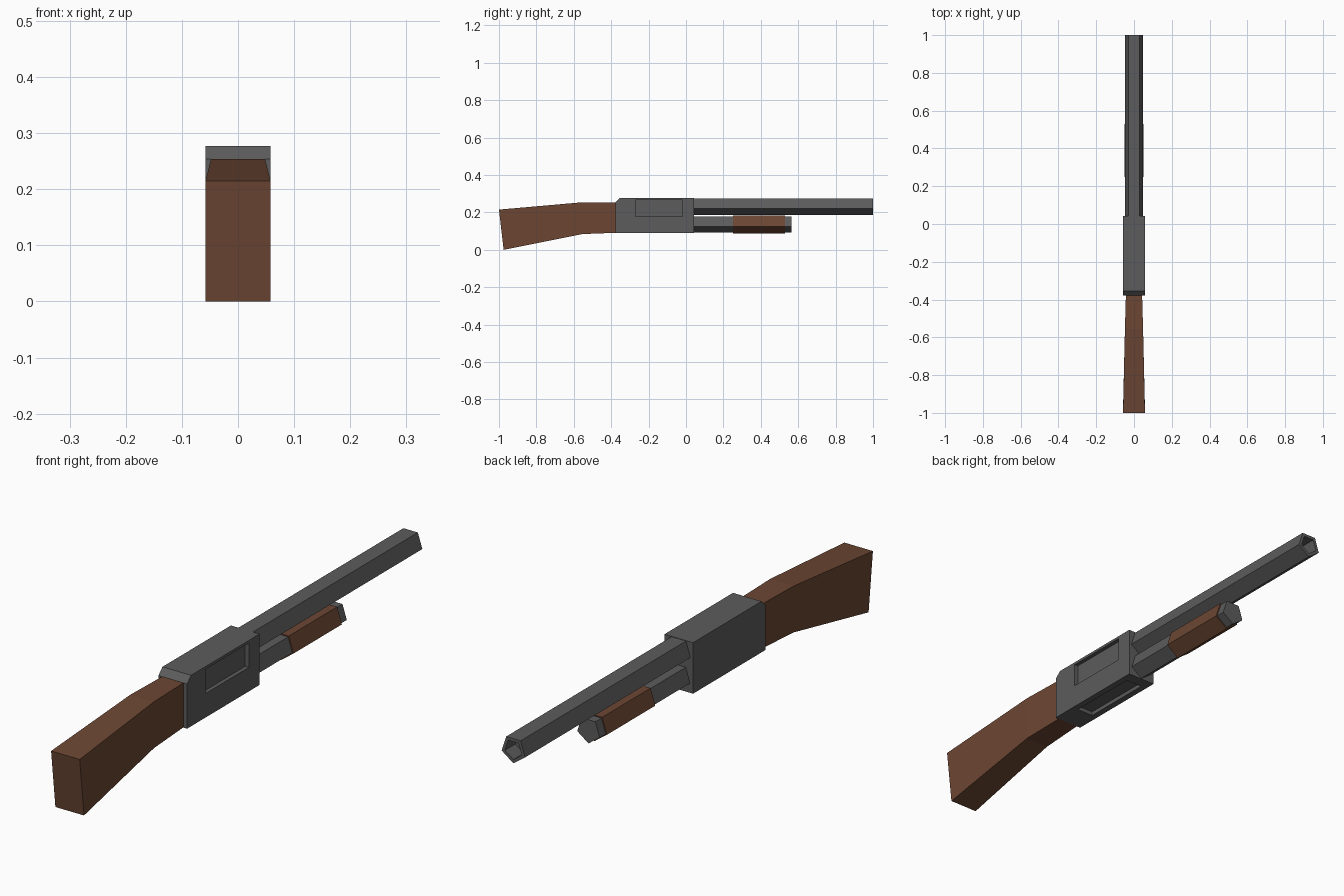
import bpy, bmesh, math

if "Cube" in bpy.data.objects:
    bpy.data.objects.remove(bpy.data.objects["Cube"])


def material(name, rgb):
    m = bpy.data.materials.new(name)
    m.diffuse_color = (*rgb, 1)
    m.use_nodes = True
    m.node_tree.nodes["Principled BSDF"].inputs["Base Color"].default_value = m.diffuse_color
    return m


STEEL = material("dark grey steel", (0.107, 0.107, 0.107))
WOOD = material("brown wood", (0.15, 0.062, 0.033))


def finish(bm, name, mat):
    bmesh.ops.recalc_face_normals(bm, faces=bm.faces)
    me = bpy.data.meshes.new(name)
    bm.to_mesh(me)
    bm.free()
    ob = bpy.data.objects.new(name, me)
    bpy.context.collection.objects.link(ob)
    me.materials.append(mat)
    return ob


def loft(name, rings, mat):
    """Bridge successive five-sided rings (y, z centre, radius) and cap both ends."""
    bm = bmesh.new()
    loops = []
    for y, zc, r in rings:
        angles = [math.radians(54 + 72 * i) for i in range(5)]
        loops.append([bm.verts.new((r * math.cos(a), y, zc + r * math.sin(a))) for a in angles])
    for a, b in zip(loops, loops[1:]):
        for i in range(5):
            j = (i + 1) % 5
            bm.faces.new((a[i], a[j], b[j], b[i]))
    bm.faces.new(loops[0])
    bm.faces.new(loops[-1])
    return finish(bm, name, mat)


def side_profile(name, points, mat):
    """Mirror a side outline of (y, z, half width) points to both sides."""
    bm = bmesh.new()
    left, right = [[bm.verts.new((s * w, y, z)) for y, z, w in points] for s in (-1, 1)]
    n = len(points)
    for i in range(n):
        j = (i + 1) % n
        bm.faces.new((left[i], left[j], right[j], right[i]))
    bm.faces.new(left)
    bm.faces.new(right)
    return finish(bm, name, mat)


def cut_box(target, lo, hi):
    """Cut a box-shaped recess and remove the cutter."""
    bm = bmesh.new()
    bmesh.ops.create_cube(bm, size=1)
    for v in bm.verts:
        v.co = [(lo[i] + hi[i]) / 2 + v.co[i] * (hi[i] - lo[i]) for i in range(3)]
    cutter = finish(bm, "cutter", STEEL)
    cutter.hide_render = True
    mod = target.modifiers.new("recess", 'BOOLEAN')
    mod.operation = 'DIFFERENCE'
    mod.solver = 'EXACT'
    mod.object = cutter
    bpy.context.view_layer.objects.active = target
    bpy.ops.object.modifier_apply(modifier=mod.name)
    bpy.data.objects.remove(cutter)


# Barrel with hollow muzzle
loft("barrel", [(0.03, 0.235, 0.05), (1.0, 0.235, 0.05),
                (1.0, 0.235, 0.036), (0.94, 0.235, 0.036)], STEEL)

# Magazine tube and sliding grip
loft("magazine_tube", [(0.03, 0.14, 0.048), (0.565, 0.14, 0.048)], STEEL)
loft("pump_grip", [(0.25, 0.14, 0.053), (0.53, 0.14, 0.053)], WOOD)

# Receiver with chamfered rear top edge, side port and loading port
W = 0.058
receiver = side_profile("receiver", [(-0.378, 0.09, W), (0.042, 0.09, W), (0.042, 0.277, W),
                                     (-0.355, 0.277, W), (-0.378, 0.254, W)], STEEL)
cut_box(receiver, (0.043, -0.27, 0.178), (0.1, -0.02, 0.267))
cut_box(receiver, (-0.034, -0.28, 0.05), (0.034, 0.0, 0.105))

# Stock, widening towards the butt: front half and rear half meet at the bend
side_profile("stock_wrist", [(-0.555, 0.084, 0.048), (-0.377, 0.091, 0.043),
                             (-0.377, 0.254, 0.043), (-0.555, 0.254, 0.048)], WOOD)
side_profile("stock_butt", [(-0.975, 0.0, W), (-0.555, 0.084, 0.048),
                            (-0.555, 0.254, 0.048), (-1.0, 0.215, W)], WOOD)
